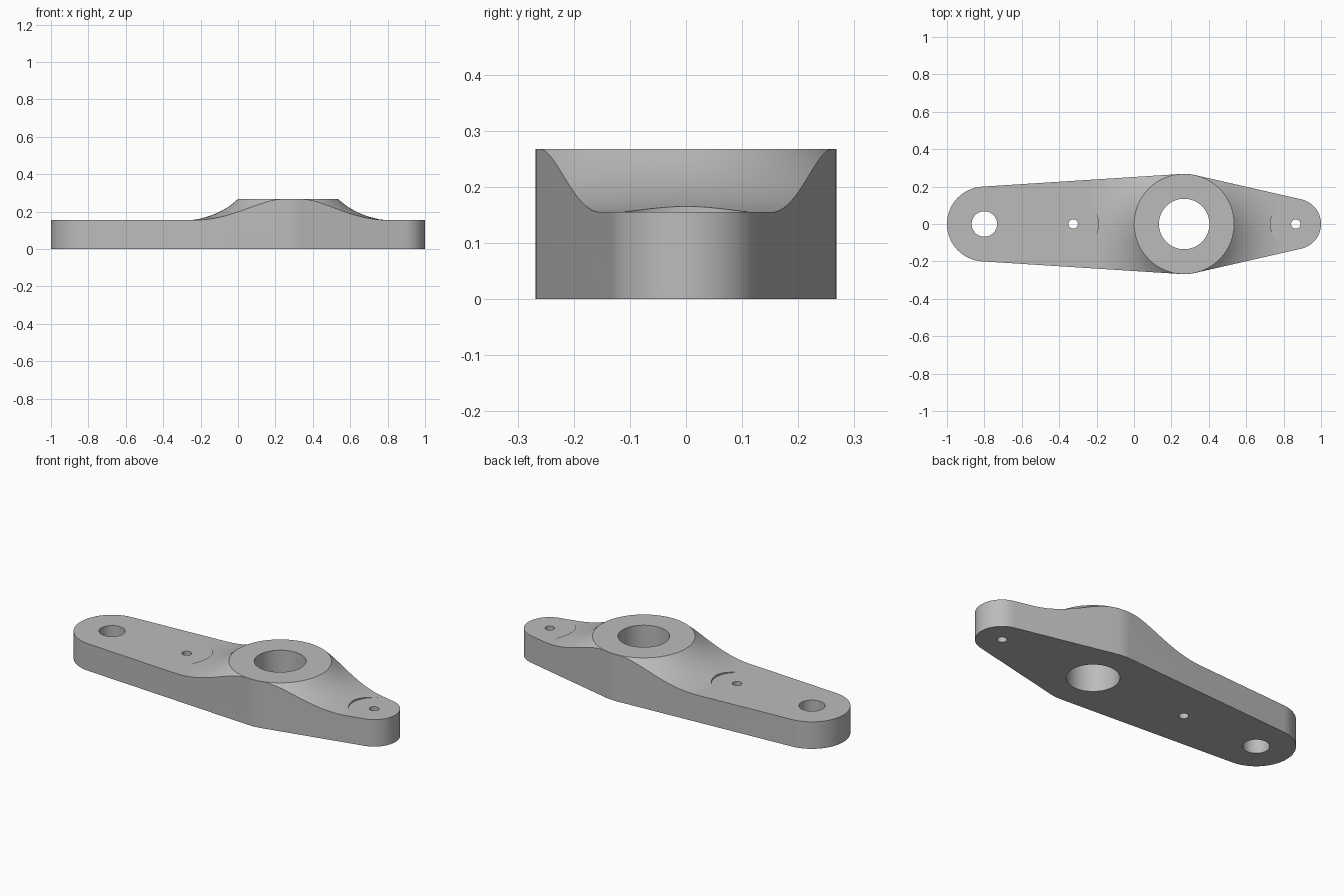
import bpy, bmesh
from math import pi, cos, sin, acos, sqrt

cube = bpy.data.objects.get("Cube")
if cube:
    bpy.data.objects.remove(cube, do_unlink=True)

# Main dimensions
PLATE, TOP = 0.155, 0.268
BIG_X, MID_X, SMALL_X = -0.8, 0.268, 0.865
BIG_R, MID_R, SMALL_R = 0.2, 0.268, 0.135
PIN_X = -0.325
FILLET = 0.42

steel = bpy.data.materials.new("plain grey")
steel.use_nodes = True
grey = (0.5, 0.5, 0.5, 1)
steel.diffuse_color = grey
steel.node_tree.nodes["Principled BSDF"].inputs["Base Color"].default_value = grey


def make_object(name, bm):
    bmesh.ops.recalc_face_normals(bm, faces=bm.faces)
    mesh = bpy.data.meshes.new(name)
    bm.to_mesh(mesh)
    bm.free()
    mesh.materials.append(steel)
    obj = bpy.data.objects.new(name, mesh)
    bpy.context.collection.objects.link(obj)
    return obj


def prism(name, outline, z0, z1):
    bm = bmesh.new()
    base = bm.faces.new([bm.verts.new((x, y, z0)) for x, y in outline])
    side = bmesh.ops.extrude_face_region(bm, geom=[base], use_keep_orig=True)
    verts = [v for v in side["geom"] if isinstance(v, bmesh.types.BMVert)]
    for v in verts:
        v.co.z = z1
    return make_object(name, bm)


def arc(cx, r, a0, a1, n):
    return [(cx + r * cos(a0 + (a1 - a0) * i / n), r * sin(a0 + (a1 - a0) * i / n))
            for i in range(n + 1)]


def disc(name, cx, r, z0, z1, n=64):
    return prism(name, arc(cx, r, 0, 2 * pi, n)[:-1], z0, z1)


def lathe(name, profile, cx, n=128):
    bm = bmesh.new()
    rings = [[bm.verts.new((cx + r * cos(2 * pi * i / n), r * sin(2 * pi * i / n), z))
              for i in range(n)] for r, z in profile]
    for low, high in zip(rings, rings[1:]):
        for i in range(n):
            j = (i + 1) % n
            bm.faces.new((low[i], low[j], high[j], high[i]))
    bm.faces.new(rings[0])
    bm.faces.new(rings[-1])
    return make_object(name, bm)


# Lever outline: three round ends joined by tangent lines
a_small = acos((MID_R - SMALL_R) / (SMALL_X - MID_X))
a_big = pi - acos((MID_R - BIG_R) / (MID_X - BIG_X))
outline = (arc(SMALL_X, SMALL_R, -a_small, a_small, 48)
           + arc(MID_X, MID_R, a_small, a_big, 8)
           + arc(BIG_X, BIG_R, a_big, 2 * pi - a_big, 56)
           + arc(MID_X, MID_R, 2 * pi - a_big, 2 * pi - a_small, 8))
lever = prism("lever_arm", outline, 0, 0.4)

# Round boss that sweeps down to the plate in a concave fillet
rim = MID_R - 0.0008
foot = rim + sqrt(FILLET ** 2 - (FILLET - TOP + PLATE) ** 2)
steps = 18
sweep = [(1.6, -0.1), (1.6, PLATE)]
for i in range(steps + 1):
    r = foot + (rim - foot) * i / steps
    sweep.append((r, PLATE + FILLET - sqrt(FILLET ** 2 - (foot - r) ** 2)))
sweep[-1] = (rim, TOP)
envelope = lathe("height_envelope", sweep, MID_X)

# Bores, pin holes and the flat seats around the pin holes
cutters = [(envelope, "INTERSECT")]
for x in (PIN_X, SMALL_X):
    cutters.append((disc("pin_seat_cutter", x, 0.135, PLATE, 0.5, 96), "DIFFERENCE"))
for x, r in ((BIG_X, 0.068), (PIN_X, 0.025), (MID_X, 0.135), (SMALL_X, 0.025)):
    cutters.append((disc("bore_cutter", x, r, -0.2, 0.6), "DIFFERENCE"))

bpy.ops.object.select_all(action="DESELECT")
bpy.context.view_layer.objects.active = lever
lever.select_set(True)
for cutter, operation in cutters:
    cutter.hide_render = True
    mod = lever.modifiers.new("cut", "BOOLEAN")
    mod.operation = operation
    mod.solver = "EXACT"
    mod.object = cutter
    bpy.ops.object.modifier_apply(modifier=mod.name)
for cutter, operation in cutters:
    bpy.data.objects.remove(cutter, do_unlink=True)

bpy.ops.object.shade_smooth_by_angle(angle=pi / 6)
